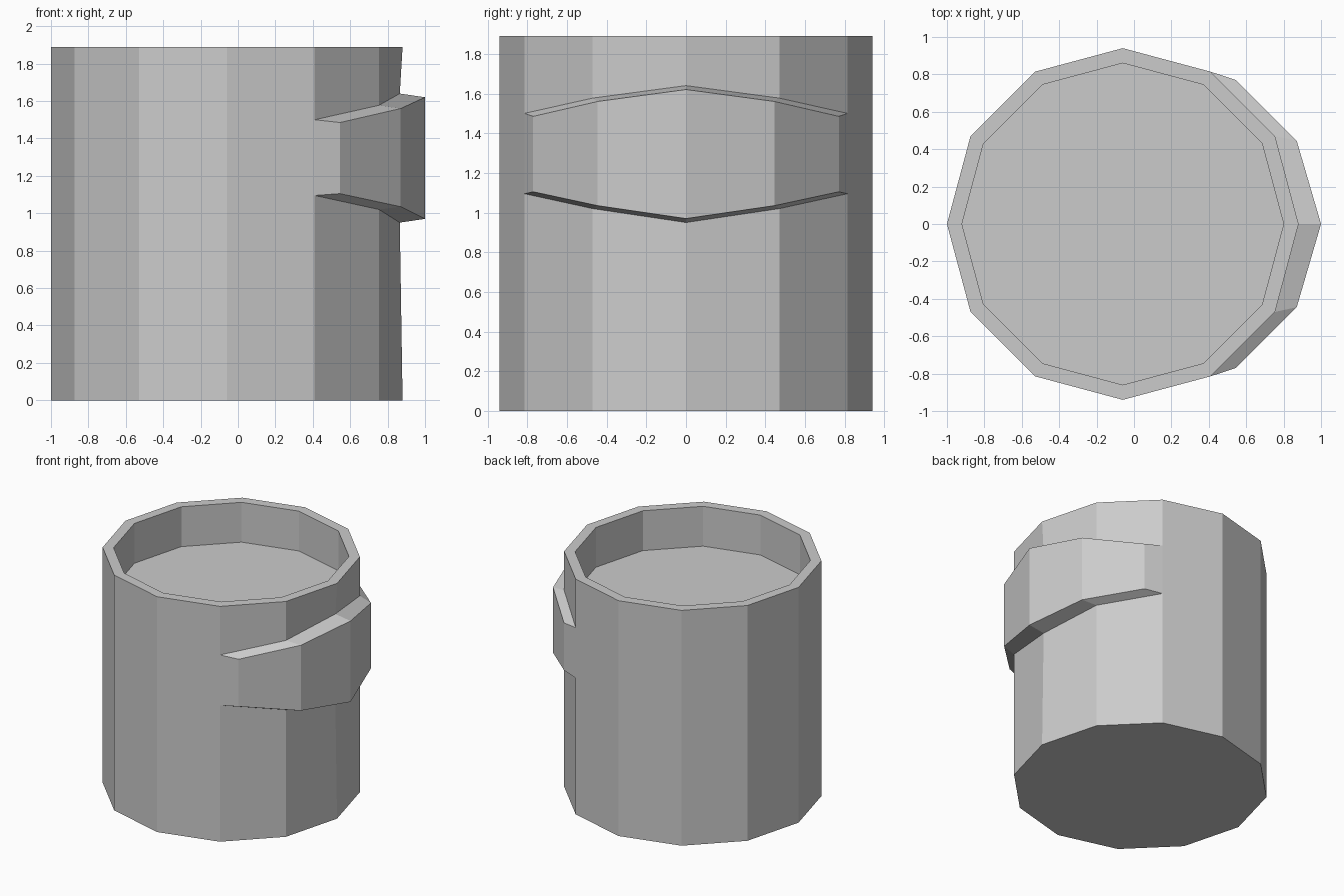
import bpy, bmesh, math

if "Cube" in bpy.data.objects:
    bpy.data.objects.remove(bpy.data.objects["Cube"])

R, RI, CX, H, FLOOR = 0.94, 0.86, -0.06, 1.89, 1.57
N = 12

# raised band per column: inner (x, y, low, high), outer (x, y, low, high)
BAND = {
    0: ((0.865, 0.0, 0.95, 1.64), (1.0, 0.0, 0.97, 1.62)),
    1: ((0.754, 0.47, 1.02, 1.577), (0.87, 0.445, 1.035, 1.56)),
    2: ((0.41, 0.814, 1.095, 1.50), (0.545, 0.77, 1.105, 1.485)),
}

bm = bmesh.new()


def ring(radius, z):
    return [bm.verts.new((CX + radius * math.cos(math.tau * i / N),
                          radius * math.sin(math.tau * i / N), z)) for i in range(N)]


def bridge(a, b, skip=()):
    for i in range(N):
        if i not in skip:
            j = (i + 1) % N
            bm.faces.new((a[i], a[j], b[j], b[i]))


# cup: bottom, outer wall, rim, recess
bottom, top = ring(R, 0), ring(R, H)
lip, floor = ring(RI, H), ring(RI, FLOOR)
bm.faces.new(bottom[::-1])
bridge(top, lip)
bridge(lip, floor)
bm.faces.new(floor)

# raised band flowing out of the right wall
cols = {}
for k in range(-2, 3):
    inner, outer = BAND[abs(k)]
    s = -1 if k < 0 else 1
    pts = [(inner, 2), (outer, 2), (outer, 3), (inner, 3)]
    mid = [bm.verts.new((p[0], s * p[1], p[z])) for p, z in pts]
    cols[k] = [bottom[k % N]] + mid + [top[k % N]]
for k in range(-2, 2):
    a, b = cols[k], cols[k + 1]
    for i in range(5):
        bm.faces.new((a[i], b[i], b[i + 1], a[i + 1]))

# tapered band ends and the wall panels beside them
for k in (-2, 2):
    bm.faces.new(cols[k][1:5])
    c = cols[k]
    edge = [c[0], c[1], c[4], c[5]]
    n = (k + (1 if k > 0 else -1)) % N
    bm.faces.new(edge + [top[n], bottom[n]])
bridge(bottom, top, skip=(9, 10, 11, 0, 1, 2))

bmesh.ops.recalc_face_normals(bm, faces=bm.faces[:])
mesh = bpy.data.meshes.new("cup_with_band")
bm.to_mesh(mesh)
bm.free()
obj = bpy.data.objects.new("cup_with_band", mesh)
bpy.context.collection.objects.link(obj)
